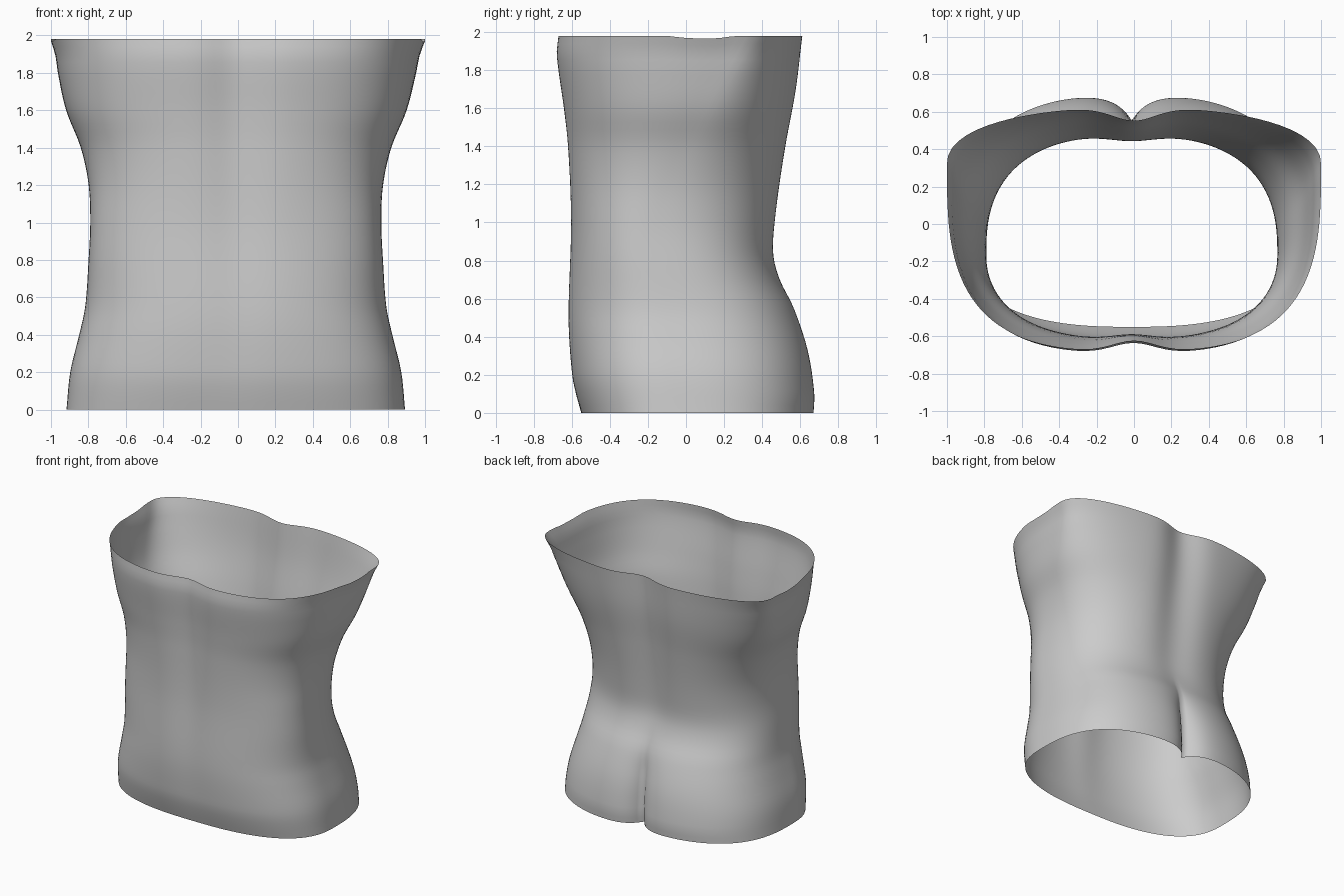
import bpy
import bmesh
from math import sin, cos, pi, exp

cube = bpy.data.objects.get("Cube")
if cube:
    bpy.data.objects.remove(cube, do_unlink=True)

SEGMENTS = 144
LEVELS = 48
HEIGHT = 1.98

# Each profile lists (height, value) keys up the body
half_width = [(0, .905), (.2, .885), (.4, .837), (.55, .805), (.8, .787), (1, .778),
              (1.2, .787), (1.4, .83), (1.6, .91), (1.8, .957), (1.9, .974), (1.98, 1)]
front_y = [(0, -.55), (.1, -.58), (.2, -.602), (.5, -.625), (1, -.615),
           (1.4, -.632), (1.6, -.652), (1.88, -.688), (1.98, -.678)]
back_y = [(0, .685), (.1, .69), (.33, .655), (.55, .58), (.7, .505), (.83, .473),
          (1, .483), (1.4, .54), (1.7, .592), (1.98, .623)]
widest_y = [(0, -.04), (.5, -.1), (1, -.16), (1.5, .06), (1.98, .32)]
front_power = [(0, 2.6), (1, 2.45), (1.98, 3.1)]
back_power = [(0, 2.7), (1, 2.55), (1.98, 2.25)]
belly_groove = [(0, 0), (.4, .01), (1, .025), (1.98, .055)]
spine_groove = [(0, 0), (.5, .01), (1, .035), (1.98, .07)]
cleft_depth = [(0, .14), (.2, .125), (.4, .09), (.55, .04), (.7, .006), (.85, 0), (1.98, 0)]


def sample(keys, z):
    """Smooth interpolation through the keys of a profile."""
    last = len(keys) - 1

    def slope(i):
        a, b = keys[max(i - 1, 0)], keys[min(i + 1, last)]
        return (b[1] - a[1]) / (b[0] - a[0])

    for i in range(last):
        (z0, v0), (z1, v1) = keys[i], keys[i + 1]
        if z <= z1 or i == last - 1:
            h = z1 - z0
            t = min(max((z - z0) / h, 0), 1)
            u = 1 - t
            return (v0 * u * u * (1 + 2 * t) + v1 * t * t * (3 - 2 * t)
                    + h * t * u * (slope(i) * u - slope(i + 1) * t))


def ring_point(angle, z):
    """Point on the rounded body section, with the centre grooves pressed in."""
    c, s = cos(angle), sin(angle)
    middle = sample(widest_y, z)
    if s < 0:
        depth, power = middle - sample(front_y, z), sample(front_power, z)
    else:
        depth, power = sample(back_y, z) - middle, sample(back_power, z)
    width = sample(half_width, z)
    r = (abs(c / width) ** power + abs(s / depth) ** power) ** (-1 / power)
    x, y = r * c, middle + r * s
    if s < 0:
        y += sample(belly_groove, z) * exp(-(x / .16) ** 2) * abs(s)
    else:
        y -= sample(spine_groove, z) * exp(-(x / .18) ** 2) * s
        y -= sample(cleft_depth, z) * exp(-abs(x) / .085) * s
    # Shallow dip of the upper rim at both sides
    side_dip = .015 * abs(c) ** 4 * (z / HEIGHT) ** 12 * exp(-((y - .08) / .14) ** 4)
    # The body leans slightly to its right below the rim
    return x - .012 * (1 - (z / HEIGHT) ** 6), y, z - side_dip


# Open torso shell lofted from stacked rings
bm = bmesh.new()
rings = []
for level in range(LEVELS + 1):
    z = HEIGHT * level / LEVELS
    rings.append([bm.verts.new(ring_point(2 * pi * k / SEGMENTS, z))
                  for k in range(SEGMENTS)])
for low, high in zip(rings, rings[1:]):
    for k in range(SEGMENTS):
        n = (k + 1) % SEGMENTS
        face = bm.faces.new((low[k], low[n], high[n], high[k]))
        face.smooth = True

mesh = bpy.data.meshes.new("torso_shell")
bm.to_mesh(mesh)
bm.free()
torso = bpy.data.objects.new("torso_shell", mesh)
bpy.context.collection.objects.link(torso)

# Plain grey surface
grey = bpy.data.materials.new("plain_grey")
grey.use_nodes = True
colour = (.6, .6, .6, 1)
grey.diffuse_color = colour
grey.node_tree.nodes["Principled BSDF"].inputs["Base Color"].default_value = colour
mesh.materials.append(grey)
